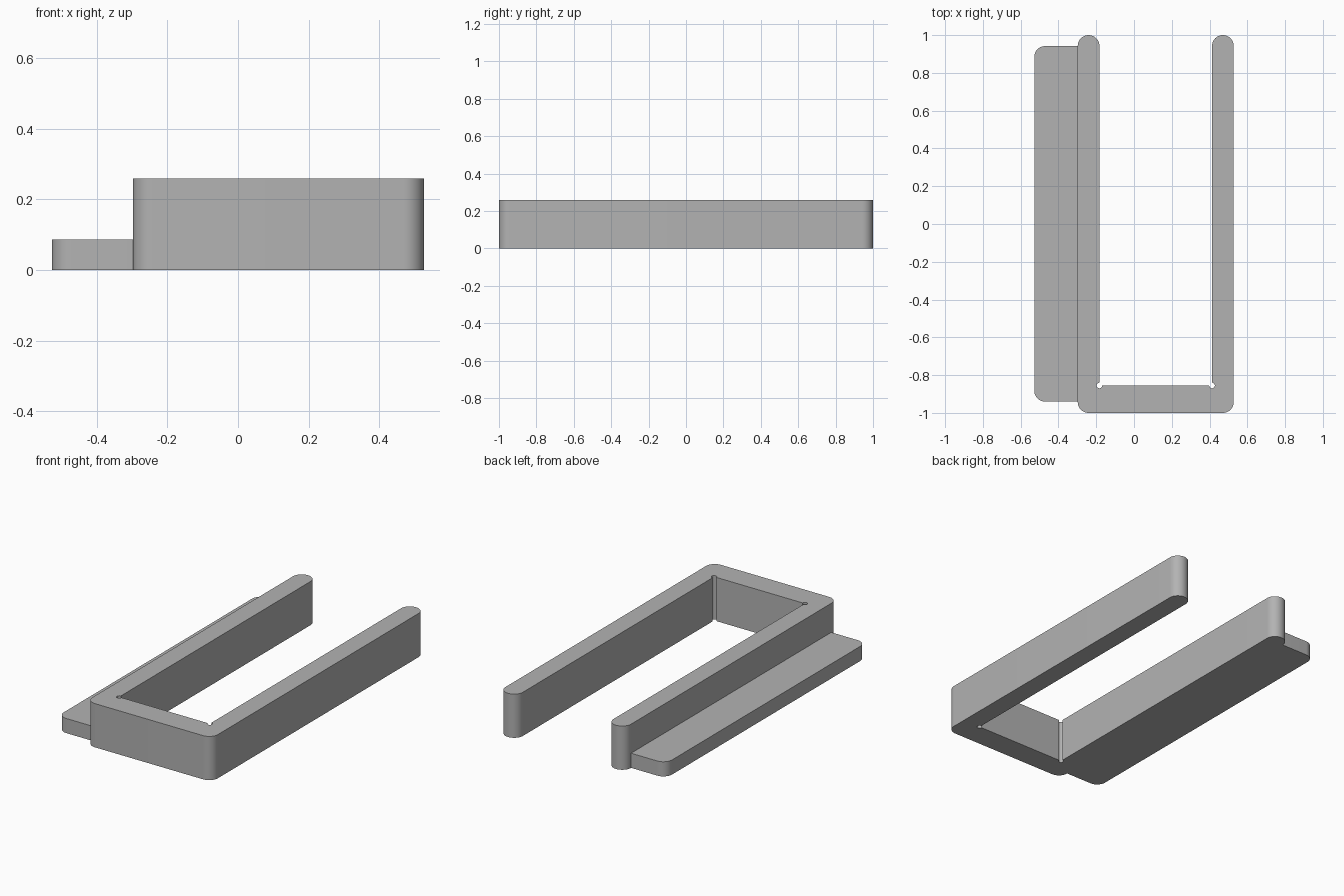
import bpy, bmesh
from math import pi, cos, sin, radians

cube = bpy.data.objects.get("Cube")
if cube:
    bpy.data.objects.remove(cube)

grey = bpy.data.materials.new("plain grey")
grey.use_nodes = True
colour = (0.45, 0.45, 0.45, 1)
grey.diffuse_color = colour
grey.node_tree.nodes["Principled BSDF"].inputs["Base Color"].default_value = colour


def arc(x, y, r, start, end, steps=12):
    """Points on an arc, angles in degrees."""
    angles = [radians(start + (end - start) * i / steps) for i in range(steps + 1)]
    return [(x + r * cos(a), y + r * sin(a)) for a in angles]


def extrude(name, outline, height):
    """Upright solid with the given plan outline, standing on the ground."""
    bm = bmesh.new()
    base = bm.faces.new([bm.verts.new((x, y, 0)) for x, y in outline])
    top = bmesh.ops.extrude_face_region(bm, geom=[base], use_keep_orig=True)["geom"]
    bmesh.ops.translate(bm, vec=(0, 0, height),
                        verts=[v for v in top if isinstance(v, bmesh.types.BMVert)])
    bmesh.ops.recalc_face_normals(bm, faces=bm.faces)
    mesh = bpy.data.meshes.new(name)
    bm.to_mesh(mesh)
    bm.free()
    mesh.materials.append(grey)
    obj = bpy.data.objects.new(name, mesh)
    bpy.context.collection.objects.link(obj)
    bpy.ops.object.select_all(action='DESELECT')
    obj.select_set(True)
    bpy.context.view_layer.objects.active = obj
    bpy.ops.object.shade_smooth_by_angle(angle=radians(30))
    return obj


# U-shaped frame: rounded outer corners, round arm ends, relief notches inside
x0, x1 = -0.298, 0.528          # outer sides
arm = 0.115                     # arm thickness
r = arm / 2
inner0, inner1, floor = x0 + arm, x1 - arm, -0.855
notch = 0.015
frame = (arc(x0 + r, -1 + r, r, 180, 270)
         + arc(x1 - r, -1 + r, r, 270, 360)
         + arc(x1 - r, 1 - r, r, 0, 180, 24)
         + arc(inner1, floor, notch, 90, -180, 18)
         + arc(inner0, floor, notch, 0, -270, 18)
         + arc(x0 + r, 1 - r, r, 180, 0, 24)[::-1])
extrude("u_frame", frame, 0.26)

# Low side flange, rounded on its free edge and tucked into the frame arm
left, low, high, join = -0.528, -0.94, 0.942, x0 + 0.003
flange = ([(join, high)]
          + arc(left + r, high - r, r, 90, 180)
          + arc(left + r, low + r, r, 180, 270)
          + [(join, low)])
extrude("side_flange", flange, 0.087)
